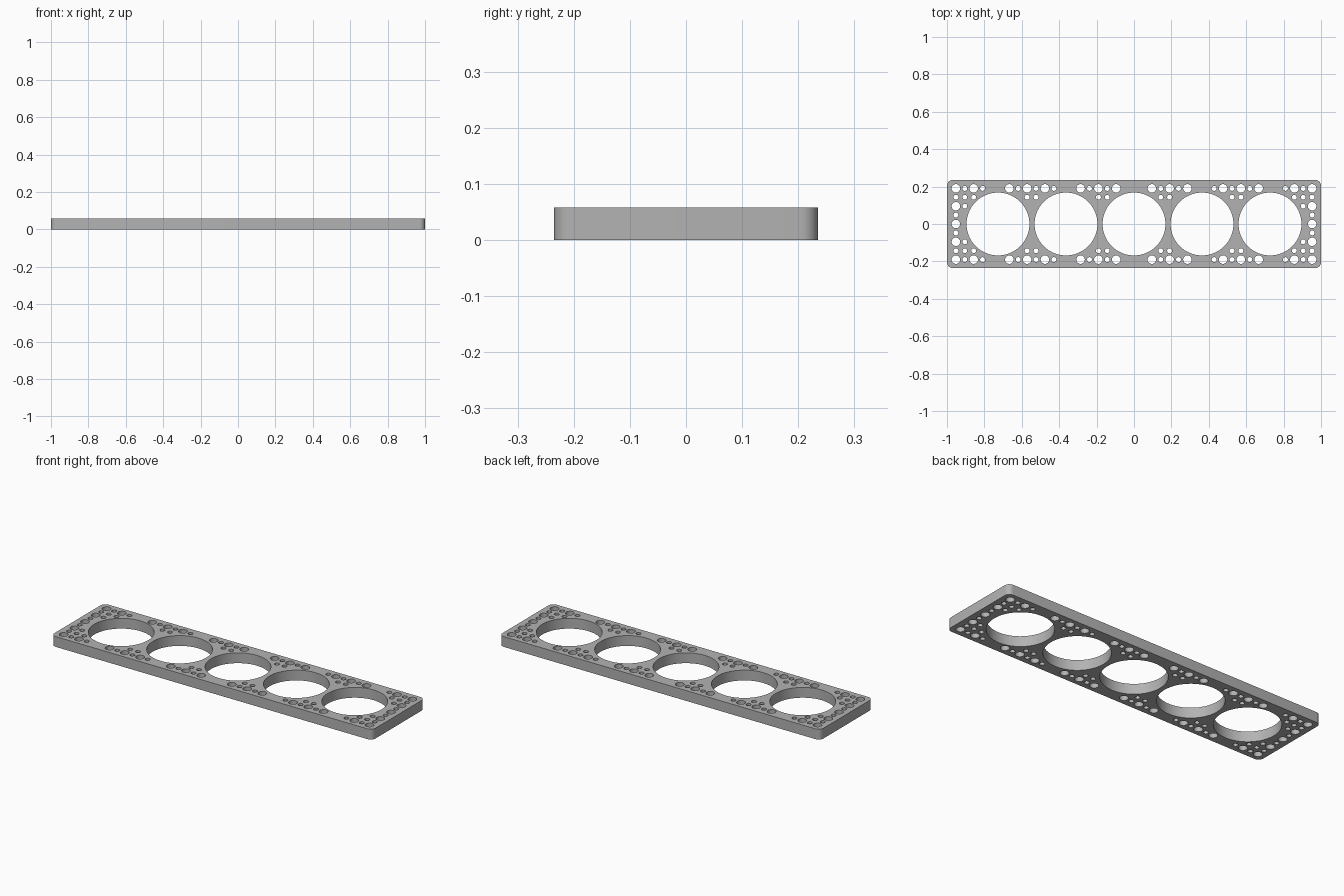
import bpy, bmesh, math

cube = bpy.data.objects.get("Cube")
if cube:
    bpy.data.objects.remove(cube, do_unlink=True)

HALF_X, HALF_Y, HEIGHT, CORNER = 1.0, 0.235, 0.058, 0.03
PITCH = 2 / 42          # half of the large hole spacing
BIG, LARGE, SMALL = 0.168, 0.0227, 0.0132

grey = bpy.data.materials.new("light grey")
grey.use_nodes = True
colour = (0.45, 0.45, 0.45, 1)
grey.diffuse_color = colour
grey.node_tree.nodes["Principled BSDF"].inputs["Base Color"].default_value = colour

curve = bpy.data.curves.new("plate_outline", "CURVE")
curve.dimensions = "2D"
curve.fill_mode = "BOTH"
curve.extrude = HEIGHT / 2


def add_loop(points):
    spline = curve.splines.new("POLY")
    spline.points.add(len(points) - 1)
    for point, (x, y) in zip(spline.points, points):
        point.co = (x, y, 0, 1)
    spline.use_cyclic_u = True


def arc(cx, cy, radius, start, sweep, steps):
    return [(cx + radius * math.cos(start + sweep * i / steps),
             cy + radius * math.sin(start + sweep * i / steps)) for i in range(steps)]


# Rounded rectangular outline
outline = []
for quarter, (sx, sy) in enumerate([(1, 1), (-1, 1), (-1, -1), (1, -1)]):
    cx, cy = sx * (HALF_X - CORNER), sy * (HALF_Y - CORNER)
    outline += arc(cx, cy, CORNER, quarter * math.pi / 2, math.pi / 2 * 9 / 8, 9)
add_loop(outline)

# Five big round openings
for i in range(-2, 3):
    add_loop(arc(i * 0.3636, 0, BIG, 0, math.tau, 96))

# Pin holes on a half-pitch grid: large at even crossings, small elsewhere
quadrant = {(col, 4) for col in (2, 3, 4, 5, 6, 9, 10, 11, 12, 13, 14, 17, 18, 19, 20)}
quadrant |= {(col, 3) for col in (3, 4, 11, 12, 18, 19, 20)}
quadrant |= {(19, 2)} | {(20, row) for row in range(3)}
holes = {(sx * c, sy * r) for c, r in quadrant for sx in (-1, 1) for sy in (-1, 1)}
for col, row in sorted(holes):
    radius = LARGE if col % 2 == 0 and row % 2 == 0 else SMALL
    add_loop(arc(col * PITCH, row * PITCH, radius, 0, math.tau, 32))

# Turn the filled outline into a welded solid plate
outline_object = bpy.data.objects.new("plate_outline", curve)
bpy.context.collection.objects.link(outline_object)
bpy.context.view_layer.update()
mesh = bpy.data.meshes.new_from_object(
    outline_object.evaluated_get(bpy.context.evaluated_depsgraph_get()))
bpy.data.objects.remove(outline_object, do_unlink=True)

bm = bmesh.new()
bm.from_mesh(mesh)
bmesh.ops.remove_doubles(bm, verts=bm.verts, dist=0.0001)
bmesh.ops.translate(bm, verts=bm.verts, vec=(0, 0, HEIGHT / 2))
bmesh.ops.recalc_face_normals(bm, faces=bm.faces)
bm.to_mesh(mesh)
bm.free()
mesh.materials.clear()
mesh.materials.append(grey)

plate = bpy.data.objects.new("perforated_plate", mesh)
bpy.context.collection.objects.link(plate)
bpy.context.view_layer.objects.active = plate
plate.select_set(True)
bpy.ops.object.shade_smooth_by_angle(angle=math.radians(30))
